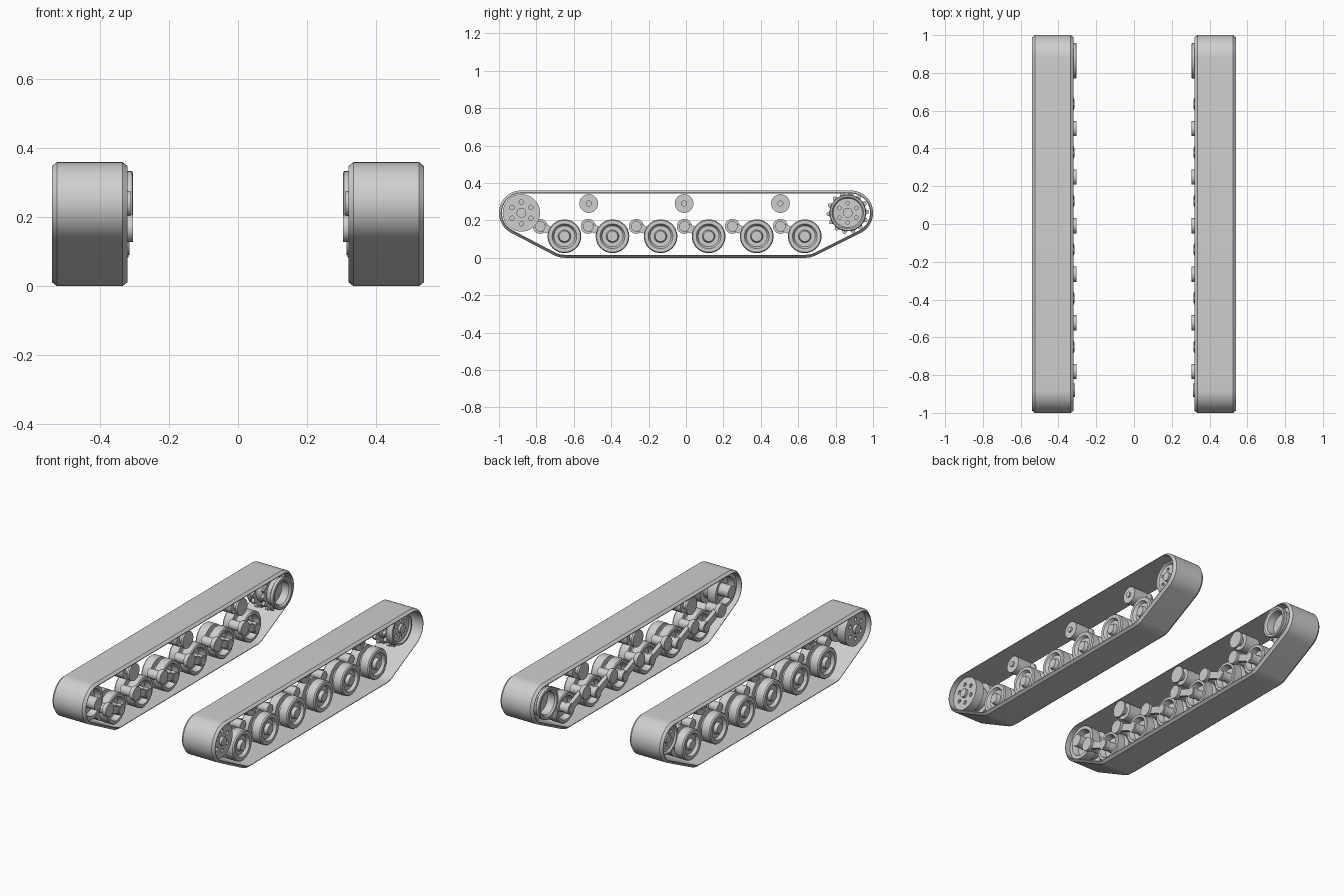
import bpy, bmesh, math
from mathutils import Matrix, Vector

cube = bpy.data.objects.get("Cube")
if cube:
    bpy.data.objects.remove(cube, do_unlink=True)

grey = bpy.data.materials.new("track_grey")
grey.use_nodes = True
grey.diffuse_color = (0.62, 0.62, 0.62, 1)
grey.node_tree.nodes["Principled BSDF"].inputs["Base Color"].default_value = (0.62, 0.62, 0.62, 1)


def make(name, bm):
    """Store a bmesh as an object on the left track."""
    bmesh.ops.recalc_face_normals(bm, faces=bm.faces)
    mesh = bpy.data.meshes.new(name)
    bm.to_mesh(mesh)
    bm.free()
    ob = bpy.data.objects.new(name, mesh)
    bpy.context.collection.objects.link(ob)
    mesh.materials.append(grey)
    return ob


def finish(ob):
    """Smooth rounded surfaces, keep sharp edges, mirror to the right track."""
    bm = bmesh.new()
    bm.from_mesh(ob.data)
    for f in bm.faces:
        f.smooth = True
    for e in bm.edges:
        e.smooth = len(e.link_faces) == 2 and e.calc_face_angle(0) < math.radians(30)
    bm.to_mesh(ob.data)
    bm.free()
    ob.modifiers.new("mirror", 'MIRROR')
    return ob


def turn(bm, profile, y, z, n=40):
    """Spin an (x, radius) profile round an axle parallel to x."""
    rings = []
    for x, r in profile:
        if r == 0:
            rings.append([bm.verts.new((x, y, z))] * n)
        else:
            rings.append([bm.verts.new((x, y + r * math.cos(i * math.tau / n),
                                        z + r * math.sin(i * math.tau / n))) for i in range(n)])
    for a, b in zip(rings, rings[1:]):
        for i in range(n):
            j = (i + 1) % n
            bm.faces.new(list(dict.fromkeys((a[i], a[j], b[j], b[i]))))


def drum(bm, x0, x1, r, y, z, n=24):
    turn(bm, [(x0, 0), (x0, r), (x1, r), (x1, 0)], y, z, n)


def turned(name, profile, y, z):
    bm = bmesh.new()
    turn(bm, profile, y, z)
    return make(name, bm)


def drill(ob, x, y, z, ring, r, count):
    """Cut a ring of shallow round holes into the outer face."""
    bm = bmesh.new()
    for i in range(count):
        a = math.tau * i / count + math.pi / 2
        drum(bm, x - 0.02, x + 0.02, r, y + ring * math.cos(a), z + ring * math.sin(a), 12)
    cutter = make("hole_cutter", bm)
    cutter.hide_render = True
    mod = ob.modifiers.new("holes", 'BOOLEAN')
    mod.object = cutter
    mod.solver = 'EXACT'
    bpy.context.view_layer.objects.active = ob
    bpy.ops.object.modifier_apply(modifier=mod.name)
    bpy.data.objects.remove(cutter, do_unlink=True)


# Track belt: a chamfered band swept round four corner arcs
corners = [(0.64, 0.12, -90, -63.4), (0.88, 0.24, -63.4, 90),
           (-0.88, 0.24, 90, 242.4), (-0.65, 0.12, 242.4, 270)]
section = [(0.32, 0.108), (0.335, 0.12), (0.525, 0.12), (0.54, 0.108), (0.54, 0.104), (0.32, 0.104)]
bm = bmesh.new()
rows = []
for cy, cz, a0, a1 in corners:
    steps = max(4, round((a1 - a0) / 7))
    for i in range(steps + 1):
        a = math.radians(a0 + (a1 - a0) * i / steps)
        rows.append([bm.verts.new((x, cy + r * math.cos(a), cz + r * math.sin(a))) for x, r in section])
for a, b in zip(rows, rows[1:] + rows[:1]):
    for i in range(len(section)):
        j = (i + 1) % len(section)
        bm.faces.new((a[i], a[j], b[j], b[i]))
finish(make("track_belt", bm))

# Twin road wheels with dished faces, each on a trailing arm
wheel = [(0.49, 0), (0.49, 0.028), (0.47, 0.034), (0.47, 0.056), (0.487, 0.066), (0.487, 0.085),
         (0.48, 0.09), (0.43, 0.09), (0.43, 0.06), (0.405, 0.06), (0.405, 0.09), (0.355, 0.09),
         (0.35, 0.085), (0.35, 0.07), (0.385, 0.06), (0.385, 0.03), (0.315, 0.024), (0.315, 0)]
for k in range(6):
    y, z = -0.65 + 0.257 * k, 0.115
    finish(turned(f"road_wheel_{k + 1}", wheel, y, z))
    py, pz = y - 0.13, 0.168
    bm = bmesh.new()
    drum(bm, 0.305, 0.33, 0.04, py, pz)
    drum(bm, 0.33, 0.40, 0.028, py, pz)
    drum(bm, 0.318, 0.348, 0.032, y, z)
    span = Vector((0, y - py, z - pz))
    place = (Matrix.Translation((0.332, (y + py) / 2, (z + pz) / 2))
             @ Matrix.Rotation(math.atan2(span.z, span.y), 4, 'X')
             @ Matrix.Diagonal((0.024, span.length, 0.042, 1)))
    bmesh.ops.create_cube(bm, size=1, matrix=place)
    finish(make(f"suspension_arm_{k + 1}", bm))

# Return rollers under the top run
roller = [(0.47, 0), (0.47, 0.016), (0.46, 0.016), (0.46, 0.05), (0.365, 0.05), (0.365, 0.026),
          (0.337, 0.026), (0.337, 0.05), (0.325, 0.05), (0.325, 0)]
for k, y in enumerate((-0.52, -0.01, 0.505)):
    finish(turned(f"return_roller_{k + 1}", roller, y, 0.29))

# Front idler wheel with a drilled face
idler = [(0.525, 0), (0.525, 0.026), (0.51, 0.026), (0.51, 0.1), (0.455, 0.1), (0.455, 0.07),
         (0.405, 0.07), (0.405, 0.1), (0.35, 0.1), (0.35, 0.08), (0.385, 0.07), (0.385, 0.036),
         (0.312, 0.036), (0.312, 0)]
ob = turned("idler_wheel", idler, -0.88, 0.24)
drill(ob, 0.51, -0.88, 0.24, 0.058, 0.012, 6)
finish(ob)

# Rear drive sprocket: drilled drum, open inner ring and toothed rims
sy, sz = 0.865, 0.24
sprocket = [(0.49, 0), (0.49, 0.026), (0.475, 0.026), (0.475, 0.078), (0.485, 0.085), (0.485, 0.094),
            (0.475, 0.098), (0.45, 0.098), (0.45, 0.08), (0.335, 0.08), (0.325, 0.094), (0.308, 0.094),
            (0.305, 0.09), (0.305, 0.078), (0.315, 0.068), (0.40, 0.062), (0.40, 0)]
ob = turned("drive_sprocket", sprocket, sy, sz)
drill(ob, 0.475, sy, sz, 0.052, 0.01, 6)
finish(ob)

teeth = 14
for name, x0 in (("outer", 0.43), ("inner", 0.36)):
    bm = bmesh.new()
    rim = []
    for i in range(teeth * 4):
        r = 0.113 if i % 4 < 2 else 0.096
        a = math.tau * i / (teeth * 4)
        rim.append(bm.verts.new((x0, sy + r * math.cos(a), sz + r * math.sin(a))))
    face = bm.faces.new(rim)
    out = bmesh.ops.extrude_face_region(bm, geom=[face])["geom"]
    bmesh.ops.translate(bm, vec=(0.018, 0, 0), verts=[v for v in out if isinstance(v, bmesh.types.BMVert)])
    finish(make(f"{name}_sprocket_teeth", bm))
